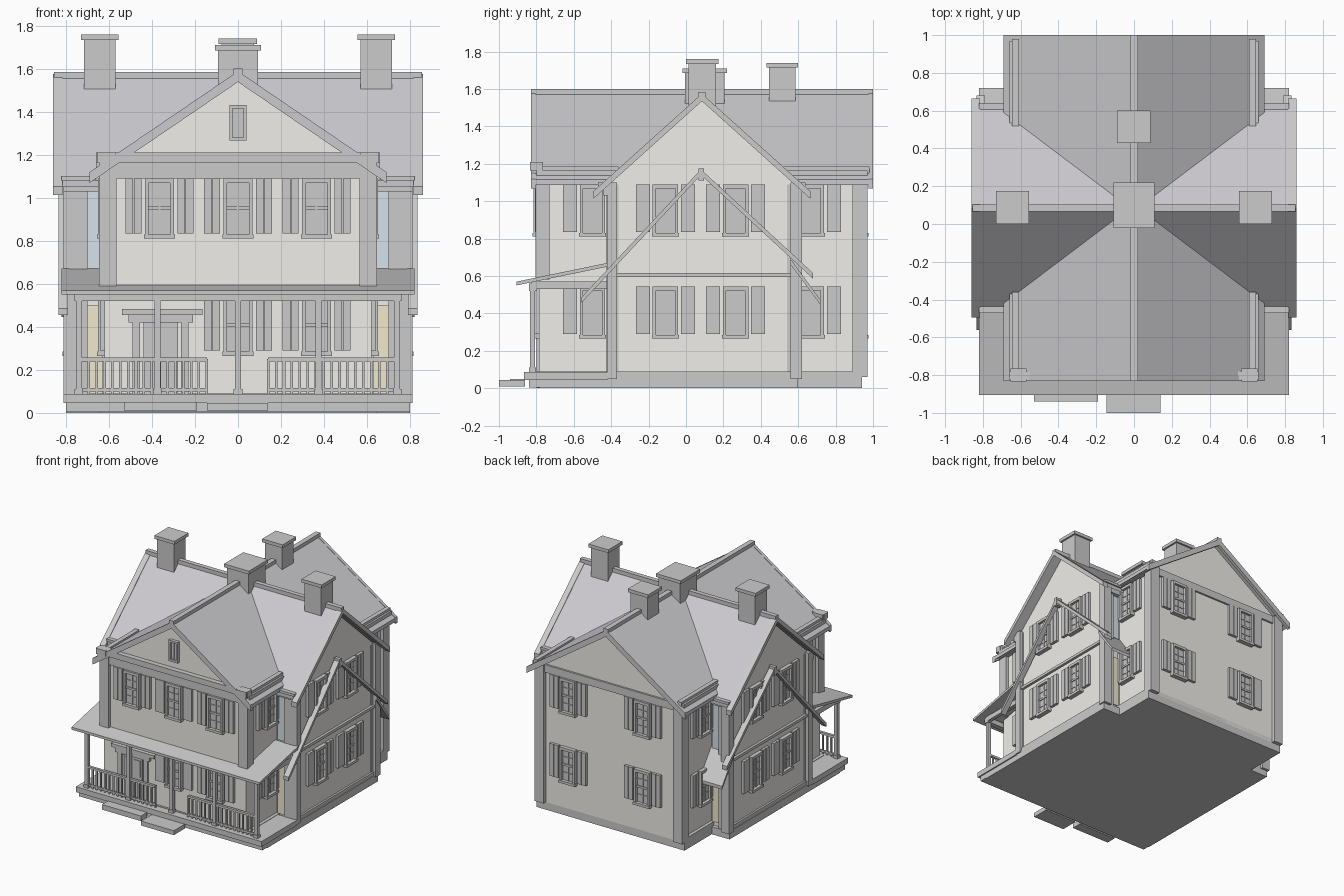
import bpy, bmesh
from mathutils import Vector

if "Cube" in bpy.data.objects:
    bpy.data.objects.remove(bpy.data.objects["Cube"])


def material(name, rgb):
    m = bpy.data.materials.new(name)
    m.diffuse_color = (*rgb, 1)
    m.use_nodes = True
    m.node_tree.nodes["Principled BSDF"].inputs["Base Color"].default_value = m.diffuse_color
    return m


WALL = material("wall_paint", (0.87, 0.86, 0.82))
ROOF = material("roof_slate", (0.60, 0.59, 0.62))
YELLOW = material("yellow_panel", (0.88, 0.82, 0.62))
BLUE = material("blue_panel", (0.68, 0.76, 0.82))


def finish(name, bm, mat=None):
    bmesh.ops.recalc_face_normals(bm, faces=bm.faces)
    me = bpy.data.meshes.new(name)
    bm.to_mesh(me)
    bm.free()
    ob = bpy.data.objects.new(name, me)
    bpy.context.collection.objects.link(ob)
    if mat:
        me.materials.append(mat)
    return ob


def add_box(bm, x0, x1, y0, y1, z0, z1):
    r = bmesh.ops.create_cube(bm, size=1)
    for v in r["verts"]:
        v.co = Vector(((x0 + x1) / 2 + v.co.x * (x1 - x0),
                       (y0 + y1) / 2 + v.co.y * (y1 - y0),
                       (z0 + z1) / 2 + v.co.z * (z1 - z0)))


def boxes(name, items, mat=None, mirror=False):
    bm = bmesh.new()
    for b in items:
        add_box(bm, *b)
        if mirror:
            add_box(bm, -b[1], -b[0], *b[2:])
    return finish(name, bm, mat)


def prism(name, profile, axis, a, b, mat=None):
    """Extrude a (horizontal, z) profile along x or y from a to b."""
    bm = bmesh.new()
    put = (lambda h, z, t: (t, h, z)) if axis == "x" else (lambda h, z, t: (h, t, z))
    lo = [bm.verts.new(put(h, z, a)) for h, z in profile]
    hi = [bm.verts.new(put(h, z, b)) for h, z in profile]
    n = len(profile)
    bm.faces.new(lo)
    bm.faces.new(hi)
    for i in range(n):
        j = (i + 1) % n
        bm.faces.new((lo[i], lo[j], hi[j], hi[i]))
    return finish(name, bm, mat)


def chevron(c, top, half, slope, t):
    drop = half * slope
    return [(c - half, top - drop), (c, top), (c + half, top - drop),
            (c + half, top - drop - t), (c, top - t), (c - half, top - drop - t)]


def house(c, half, apex, slope, base):
    e = apex - half * slope
    return [(c - half, base), (c + half, base), (c + half, e), (c, apex), (c - half, e)]


def place(bm, origin, side):
    """Turn local (u, outward, z) onto the wall facing the given side."""
    turn = {"front": lambda u, w: (u, -w), "back": lambda u, w: (-u, w),
            "right": lambda u, w: (w, u), "left": lambda u, w: (-w, u)}[side]
    for v in bm.verts:
        x, y = turn(v.co.x, v.co.y)
        v.co = Vector((x, y, v.co.z)) + Vector(origin)


def window(name, origin, side):
    # frame, sill, sashes, glass and a pair of two-panel shutters; z is the sill bottom
    bm = bmesh.new()
    w, h = 0.068, 0.28
    parts = [(-w, -w + .018, 0, .03, 0, h), (w - .018, w, 0, .03, 0, h),
             (-w, w, 0, .03, h - .022, h), (-w - .004, w + .004, 0, .036, 0, .02),
             (-w, w, 0, .01, 0, h),
             (-w + .018, w - .018, 0, .018, .135, .15), (-.004, .004, 0, .016, .02, h),
             (-w + .018, w - .018, 0, .015, .077, .083),
             (-w + .018, w - .018, 0, .015, .2, .206)]
    for s in (-1, 1):
        for a, b, d in ((.083, .118, .022), (.122, .158, .022), (.09, .15, .014)):
            parts.append((min(s * a, s * b), max(s * a, s * b), 0, d, .025, h))
    for p in parts:
        add_box(bm, *p)
    place(bm, origin, side)
    finish(name, bm)


# Foundation and porch deck
boxes("foundation", [(-.645, .645, -.80, .94, 0, .09), (-.80, .80, -.43, .60, 0, .06)])
boxes("porch_deck", [(-.80, .80, -.78, -.42, 0, .08), (-.81, .81, -.865, -.42, .045, .087)])
boxes("deck_skirt", [(-.80, .80, -.84, -.78, .005, .06)])
boxes("steps", [(-.53, -.19, -.94, -.86, .01, .05), (-.145, .14, -1.0, -.86, .01, .045)])

# Wall bodies
prism("main_walls", house(0, .62, 1.55, .68, .06), "y", -.785, .94, WALL)
prism("wing_walls", house(.085, .485, 1.535, .9, .04), "x", -.78, .78, WALL)

# Roofs
prism("main_roof", chevron(0, 1.585, .69, .68, .03), "y", -.83, 1.0, ROOF)
prism("wing_roof", chevron(.085, 1.57, .545, .9, .03), "x", -.82, .82, ROOF)
for s in (-1, 1):
    prism("wing_rake", chevron(.085, 1.575, .58, .9, .04), "x", s * .815, s * .86)
for y in (-.83, .975):
    prism("main_rake", chevron(0, 1.588, .69, .68, .05), "y", y, y + .025)
boxes("ridge_caps", [(-.02, .02, -.83, 1.0, 1.57, 1.60), (-.855, .855, .067, .103, 1.55, 1.585)])

# Eaves, friezes and cornices
boxes("main_eaves", [(.605, .66, -.80, -.37, 1.10, 1.165), (.605, .66, .53, .97, 1.10, 1.165),
                     (.61, .645, -.83, -.36, 1.14, 1.185), (.61, .645, .52, .98, 1.14, 1.185),
                     (.57, .655, -.835, -.765, 1.165, 1.21)], mirror=True)
boxes("front_frieze", [(-.64, .64, -.80, -.78, 1.09, 1.165), (-.66, .66, -.825, -.78, 1.165, 1.21)])
boxes("back_frieze", [(-.64, .64, .93, .955, 1.09, 1.15)])
boxes("wing_eaves", [(.62, .81, -.44, -.39, 1.03, 1.09), (.66, .82, -.47, -.42, 1.08, 1.10),
                     (.62, .81, .56, .61, 1.03, 1.09), (.66, .82, .59, .64, 1.08, 1.10)], mirror=True)

# Corner boards
boxes("main_corner_boards", [(.565, .645, -.805, -.73, .58, 1.17),
                             (.565, .645, .89, .97, .06, 1.15)], mirror=True)
boxes("wing_corner_boards", [(.70, .785, -.425, -.36, .05, 1.09), (.74, .81, -.42, -.37, .05, 1.10),
                             (.70, .785, .54, .595, .05, 1.09), (.74, .81, .56, .62, .05, 1.10)],
      mirror=True)
boxes("wing_belt", [(.77, .80, -.37, .56, .595, .617)], mirror=True)
boxes("wing_base_band", [(.77, .795, -.40, .57, .05, .09)], mirror=True)
for y0, y1 in ((-.408, -.39), (.56, .578)):
    boxes("corner_panel_lower", [(.63, .73, y0, y1, .09, .50)], YELLOW, True)
    boxes("corner_panel_upper", [(.63, .705, y0, y1, .67, 1.03)], BLUE, True)

# Slanted trim on the wing ends and small corner roofs
for s in (-1, 1):
    prism("slanted_trim", [(-.56, .455), (.08, 1.14), (.68, .585), (.68, .615),
                           (.08, 1.17), (-.56, .485)], "x", s * .79, s * .835)
    prism("trim_finial", [(.068, 1.11), (.095, 1.11), (.095, 1.175), (.068, 1.175)],
          "x", s * .79, s * .84)
    prism("corner_roof", [(.56, .69), (.72, .47), (.72, .445), (.56, .66)], "x", s * .62, s * .82)

# Porch roof, beam, posts and railings
prism("porch_roof", [(-.905, .55), (-.905, .57), (-.42, .67), (-.42, .65)], "x", -.82, .82)
boxes("porch_beam", [(-.76, .76, -.84, -.80, .52, .56), (-.76, -.73, -.83, -.42, .53, .57),
                     (.73, .76, -.83, -.42, .53, .57)])
posts = (-.74, -.375, 0, .375, .74)
boxes("porch_posts", [(x - .014, x + .014, -.835, -.808, .08, .55) for x in posts]
      + [(x - .02, x + .02, -.84, -.803, .08, .11) for x in posts])
rails = []
for a, b in ((-.73, -.145), (.14, .73)):
    rails += [(a, b, -.832, -.812, .24, .257), (a, b, -.829, -.815, .10, .115)]
    n = 16
    rails += [(a + (b - a) * i / n - .006, a + (b - a) * i / n + .006, -.828, -.816, .087, .25)
              for i in range(n + 1)]
boxes("porch_railings", rails)

# Front door with stepped surround
boxes("front_door", [(-.49, -.455, -.80, -.78, .087, .45), (-.265, -.23, -.80, -.78, .087, .45),
                     (-.44, -.28, -.795, -.78, .087, .42), (-.425, -.37, -.80, -.78, .11, .24),
                     (-.35, -.295, -.80, -.78, .11, .24), (-.425, -.37, -.80, -.78, .27, .40),
                     (-.35, -.295, -.80, -.78, .27, .40), (-.51, -.21, -.805, -.78, .42, .455),
                     (-.54, -.165, -.812, -.78, .455, .482)])

# Windows on every wall
for z in (.265, .81):
    for x in (-.365, 0, .365):
        if z > .5 or x > -.3:
            window("front_window", (x, -.785, z), "front")
    for x in (.36, -.29):
        window("back_window", (x, .94, z), "back")
    for side, s in (("right", 1), ("left", -1)):
        for y in (-.11, .265):
            window("wing_window", (s * .78, y, z), side)
        for y in (-.50, .67):
            window("main_side_window", (s * .62, y, z), side)
boxes("gable_window", [(-.04, .04, -.81, -.78, 1.265, 1.28), (-.04, .04, -.81, -.78, 1.415, 1.43),
                       (-.04, -.025, -.81, -.78, 1.265, 1.43), (.025, .04, -.81, -.78, 1.265, 1.43),
                       (-.03, .03, -.795, -.78, 1.27, 1.42), (-.003, .003, -.80, -.78, 1.27, 1.42)])


def chimney(name, x0, x1, y0, y1, z0, z1):
    i = .014
    boxes(name, [(x0 + i, x1 - i, y0 + i, y1 - i, z0, z1), (x0, x1, y0, y1, z1 - .026, z1)])


# Chimneys
chimney("right_chimney", .555, .73, 0, .175, 1.45, 1.76)
chimney("left_chimney", -.73, -.555, 0, .175, 1.45, 1.76)
chimney("centre_chimney", -.108, .108, -.02, .22, 1.45, 1.71)
chimney("back_chimney", -.09, .088, .43, .60, 1.45, 1.74)
